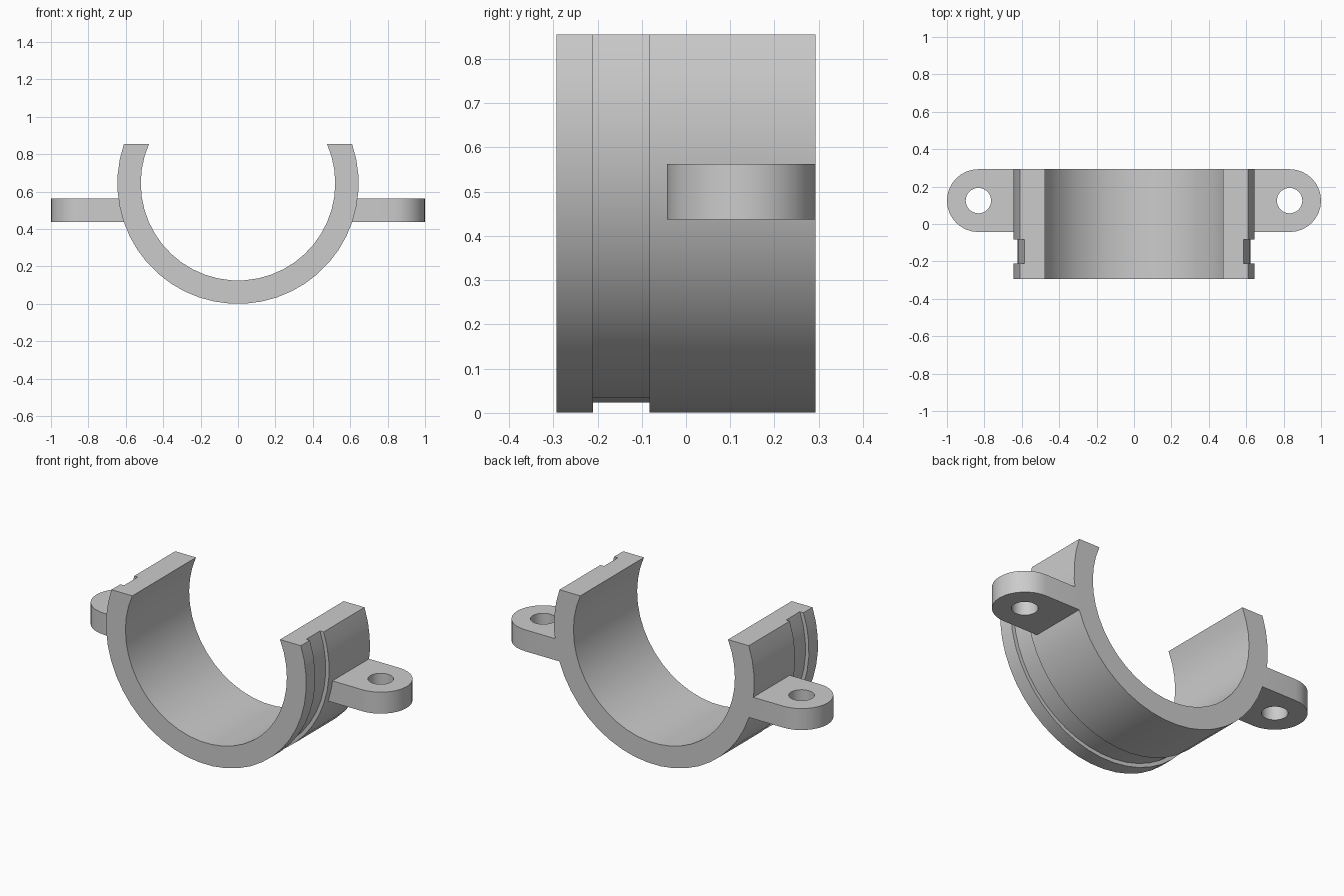
import bpy, bmesh
from math import asin, sqrt, pi, sin, cos, radians

if "Cube" in bpy.data.objects:
    bpy.data.objects.remove(bpy.data.objects["Cube"], do_unlink=True)

R_OUT, R_GROOVE, R_IN = 0.645, 0.623, 0.52
AXIS_Z, TOP_Z, HALF_Y = 0.645, 0.855, 0.293

grey = bpy.data.materials.new("plain grey")
grey.use_nodes = True
colour = (0.6, 0.6, 0.6, 1)
grey.diffuse_color = colour
grey.node_tree.nodes["Principled BSDF"].inputs["Base Color"].default_value = colour


def finish(bm, name):
    bmesh.ops.recalc_face_normals(bm, faces=bm.faces)
    mesh = bpy.data.meshes.new(name)
    bm.to_mesh(mesh)
    bm.free()
    mesh.materials.append(grey)
    obj = bpy.data.objects.new(name, mesh)
    bpy.context.collection.objects.link(obj)
    bpy.ops.object.select_all(action='DESELECT')
    obj.select_set(True)
    bpy.context.view_layer.objects.active = obj
    bpy.ops.object.shade_smooth_by_angle(angle=radians(30))
    return obj


def build_cradle(segments=29):
    # wall section (radius, y) swept around the axis, ends cut level
    section = [(R_IN, -HALF_Y), (R_OUT, -HALF_Y), (R_OUT, -0.21), (R_GROOVE, -0.21),
               (R_GROOVE, -0.083), (R_OUT, -0.083), (R_OUT, HALF_Y), (R_IN, HALF_Y)]
    bm = bmesh.new()
    rows = []
    for i in range(segments + 1):
        row = []
        for r, y in section:
            lift = asin((TOP_Z - AXIS_Z) / r)
            a = pi - lift + (pi + 2 * lift) * i / segments
            row.append(bm.verts.new((r * cos(a), y, AXIS_Z + r * sin(a))))
        rows.append(row)
    n = len(section)
    for a, b in zip(rows, rows[1:]):
        for j in range(n):
            k = (j + 1) % n
            bm.faces.new((a[j], a[k], b[k], b[j]))
    bm.faces.new(rows[0])
    bm.faces.new(rows[-1])
    return finish(bm, "cradle")


def build_lug(name, side, n=16):
    # rounded tab with a bolt hole, its root following the cradle wall
    cx, cy, r_tab, r_hole = 0.832, 0.125, 0.168, 0.068
    bm = bmesh.new()
    levels = []
    for z in (0.4375, 0.5625):
        root = sqrt(R_OUT ** 2 - (z - AXIS_Z) ** 2) - 0.01
        angles = [-pi / 2 + pi * i / n for i in range(2 * n)]
        rim = [(cx + r_tab * cos(a), cy + r_tab * sin(a)) for a in angles[:n + 1]]
        rim += [(root, cy + r_tab), (root, cy - r_tab)]
        hole = [(cx + r_hole * cos(a), cy + r_hole * sin(a)) for a in angles]
        rim, hole = [[bm.verts.new((side * x, y, z)) for x, y in loop] for loop in (rim, hole)]
        bm.faces.new(rim[:n + 1] + hole[n::-1])
        bm.faces.new(rim[n:] + [rim[0], hole[0]] + hole[:n - 1:-1])
        levels.append((rim, hole))
    for low, high in zip(*levels):
        for i in range(len(low)):
            k = (i + 1) % len(low)
            bm.faces.new((low[i], low[k], high[k], high[i]))
    return finish(bm, name)


build_cradle()
build_lug("left_lug", 1)
build_lug("right_lug", -1)
